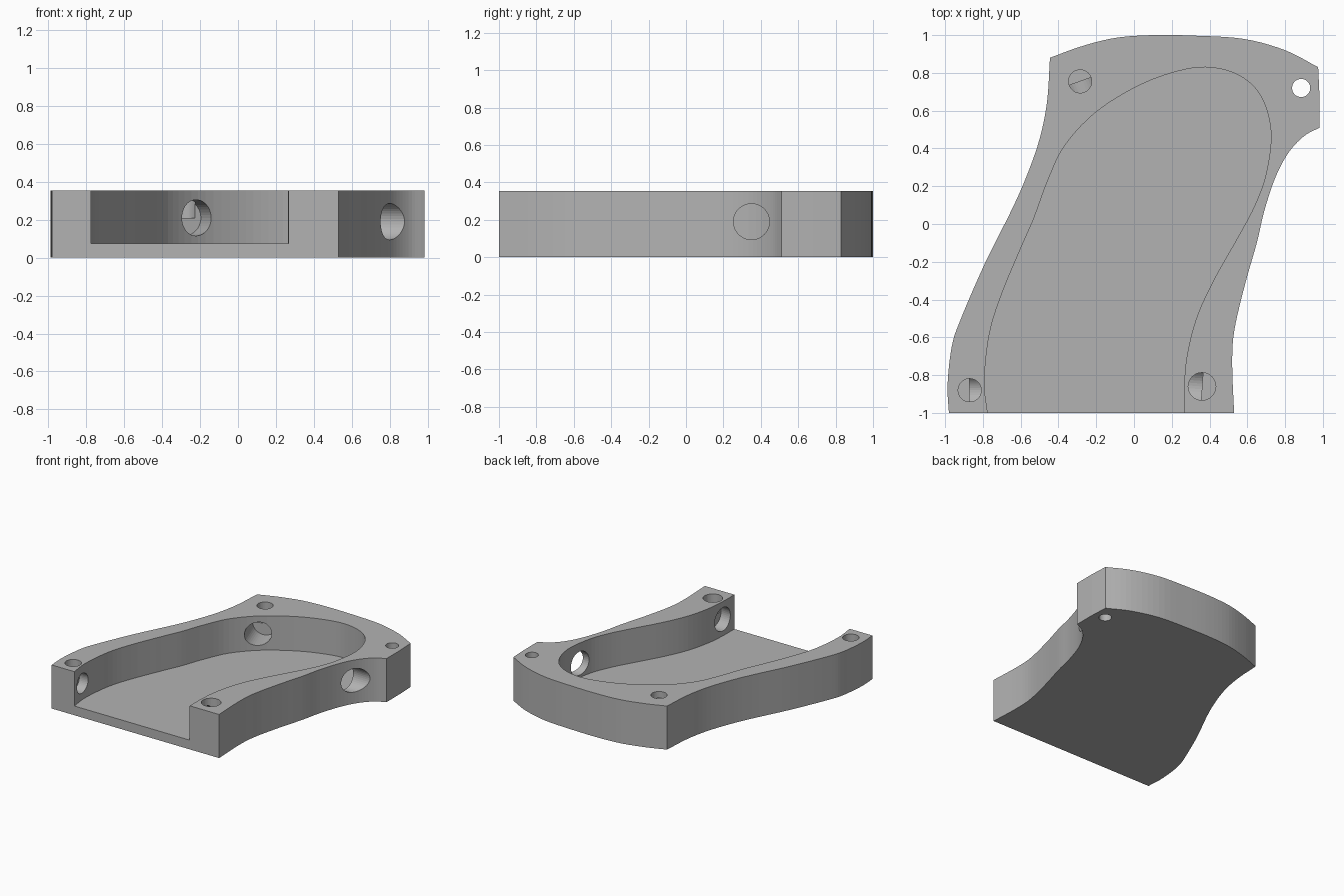
import bpy
import bmesh
from math import pi
from mathutils import Vector

cube = bpy.data.objects.get("Cube")
if cube:
    bpy.data.objects.remove(cube, do_unlink=True)

HEIGHT, FLOOR, AXIS = 0.355, 0.075, 0.21

grey = bpy.data.materials.new("grey plastic")
grey.use_nodes = True
colour = (0.45, 0.45, 0.45, 1)
grey.diffuse_color = colour
grey.node_tree.nodes["Principled BSDF"].inputs["Base Color"].default_value = colour


def spline(points, steps=5):
    """Smooth curve through the points, sampled evenly in each span."""
    p = [Vector(q) for q in points]
    p = [2 * p[0] - p[1]] + p + [2 * p[-1] - p[-2]]
    out = []
    for a, b, c, d in zip(p, p[1:], p[2:], p[3:]):
        for i in range(steps):
            t = i / steps
            out.append(0.5 * (2 * b + (c - a) * t + (2 * a - 5 * b + 4 * c - d) * t ** 2
                              + (3 * b - a - 3 * c + d) * t ** 3))
    return out + [p[-2]]


def new_object(name, bm):
    bmesh.ops.recalc_face_normals(bm, faces=bm.faces)
    mesh = bpy.data.meshes.new(name)
    bm.to_mesh(mesh)
    bm.free()
    ob = bpy.data.objects.new(name, mesh)
    bpy.context.collection.objects.link(ob)
    mesh.materials.append(grey)
    return ob


def prism(name, outline, z0, z1):
    bm = bmesh.new()
    face = bm.faces.new([bm.verts.new((x, y, z0)) for x, y in outline])
    ext = bmesh.ops.extrude_face_region(bm, geom=[face])
    verts = [v for v in ext["geom"] if isinstance(v, bmesh.types.BMVert)]
    bmesh.ops.translate(bm, verts=verts, vec=(0, 0, z1 - z0))
    return new_object(name, bm)


def rod(name, start, end, radius):
    start, end = Vector(start), Vector(end)
    axis = end - start
    bm = bmesh.new()
    bmesh.ops.create_cone(bm, cap_ends=True, segments=40, radius1=radius,
                          radius2=radius, depth=axis.length)
    bm.transform(axis.to_track_quat("Z", "Y").to_matrix().to_4x4())
    bmesh.ops.translate(bm, verts=bm.verts, vec=(start + end) / 2)
    return new_object(name, bm)


# Outer outline, one smooth run per side between sharp corners
left_side = spline([(-0.98, -1), (-0.987, -0.85), (-0.965, -0.65), (-0.92, -0.51),
                    (-0.79, -0.21), (-0.65, 0.07), (-0.57, 0.25), (-0.5, 0.45),
                    (-0.46, 0.65), (-0.445, 0.88)])
back_edge = spline([(-0.445, 0.88), (-0.28, 0.94), (-0.1, 0.985), (0.1, 1),
                    (0.32, 0.997), (0.58, 0.98), (0.8, 0.92), (0.975, 0.83)])
right_side = spline([(0.982, 0.51), (0.9, 0.465), (0.82, 0.38), (0.75, 0.25),
                     (0.69, 0.07), (0.65, -0.1), (0.585, -0.33), (0.53, -0.57),
                     (0.52, -0.75), (0.53, -1)])
body = prism("grip_shell", left_side + back_edge[1:] + [Vector((0.982, 0.68))] + right_side,
             0, HEIGHT)

# Pocket, open at the front
pocket = spline([(-0.775, -1), (-0.792, -0.83), (-0.765, -0.58), (-0.7, -0.37),
                 (-0.6, -0.13), (-0.53, 0.03), (-0.46, 0.22), (-0.37, 0.41),
                 (-0.21, 0.585), (0, 0.72), (0.2, 0.8), (0.38, 0.83), (0.55, 0.79),
                 (0.67, 0.68), (0.725, 0.49), (0.7, 0.27), (0.64, 0.1), (0.55, -0.07),
                 (0.42, -0.3), (0.33, -0.5), (0.28, -0.7), (0.265, -0.87), (0.265, -1)])
pocket = [Vector((-0.775, -1.1))] + pocket + [Vector((0.265, -1.1))]
cutters = [prism("pocket_cutter", pocket, FLOOR, 0.5)]

# Screw wells from the top, each met by a bore from the pocket wall
wells = [("back_left", (-0.285, 0.755), 0.061, (-0.19, 0.49), 0.095),
         ("front_left", (-0.87, -0.88), 0.061, (-0.7, -0.88), 0.08),
         ("front_right", (0.36, -0.86), 0.073, (0.16, -0.845), 0.095)]
for name, (x, y), radius, (bx, by), bore in wells:
    cutters.append(rod(name + "_well_cutter", (x, y, AXIS), (x, y, 0.5), radius))
    cutters.append(rod(name + "_bore_cutter", (bx, by, AXIS), (x, y, AXIS), bore))

# Through holes in the ear and the right wall
cutters.append(rod("ear_hole_cutter", (0.885, 0.72, -0.1), (0.885, 0.72, 0.5), 0.048))
cutters.append(rod("side_hole_cutter", (0.5, 0.35, 0.19), (1.1, 0.35, 0.19), 0.096))

for cutter in cutters:
    cutter.hide_render = True
    mod = body.modifiers.new(cutter.name, "BOOLEAN")
    mod.operation = "DIFFERENCE"
    mod.solver = "EXACT"
    mod.object = cutter

# Bake the cuts and drop the cutters
depsgraph = bpy.context.evaluated_depsgraph_get()
result = bpy.data.meshes.new_from_object(body.evaluated_get(depsgraph))
body.modifiers.clear()
body.data = result
for cutter in cutters:
    bpy.data.objects.remove(cutter, do_unlink=True)
result.materials.clear()
result.materials.append(grey)
for poly in result.polygons:
    poly.material_index = 0
